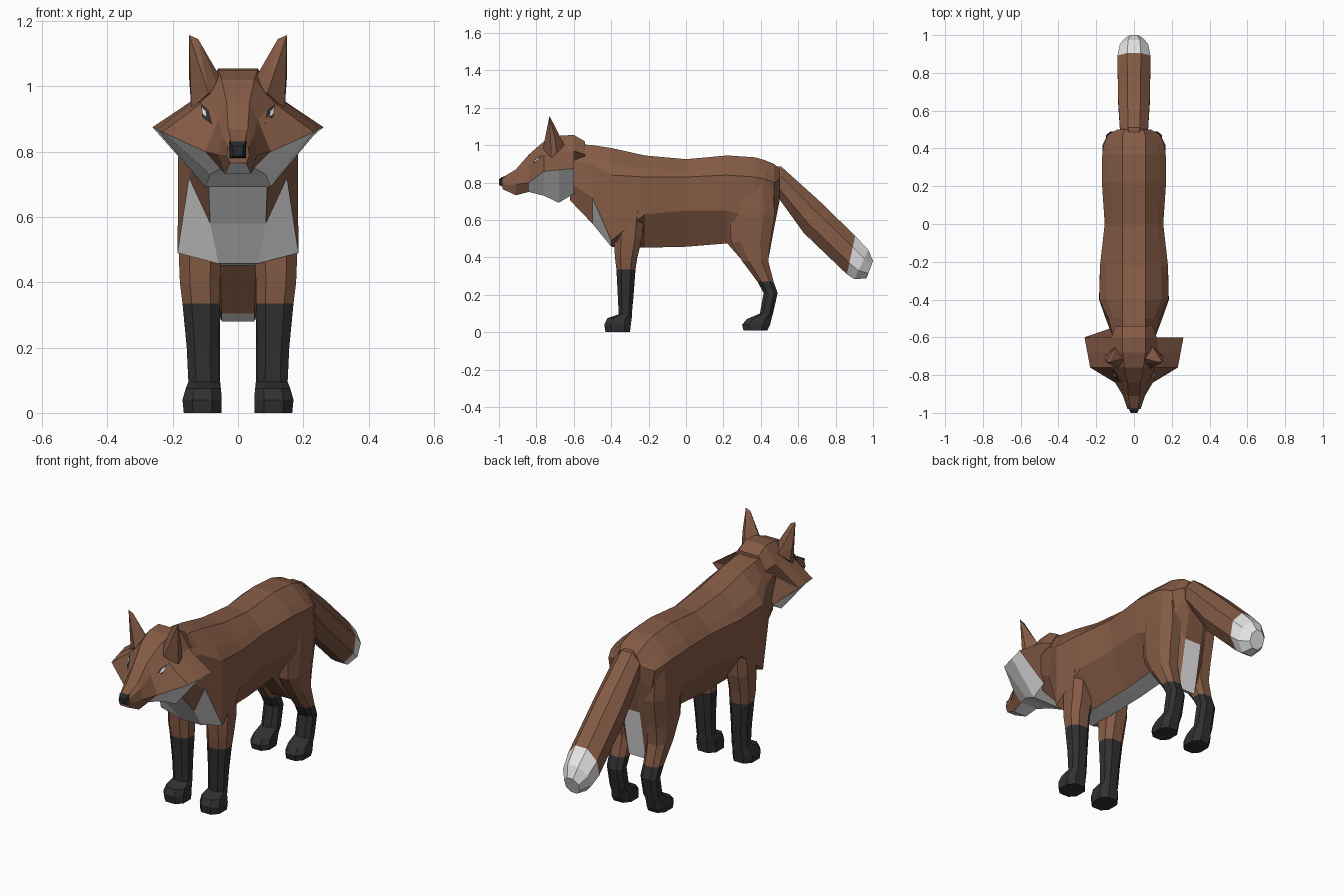
import bpy, bmesh, math
from mathutils import Vector

if "Cube" in bpy.data.objects:
    bpy.data.objects.remove(bpy.data.objects["Cube"])


def material(name, r, g, b):
    m = bpy.data.materials.new(name)
    m.diffuse_color = (r, g, b, 1)
    m.use_nodes = True
    m.node_tree.nodes["Principled BSDF"].inputs["Base Color"].default_value = m.diffuse_color
    return m


BROWN = material("russet fur", 0.235, 0.105, 0.06)
WHITE = material("white fur", 0.8, 0.8, 0.8)
BLACK = material("black fur", 0.03, 0.03, 0.03)
NOSE = material("nose black", 0.02, 0.022, 0.025)
MATS = [BROWN, WHITE, BLACK, NOSE]


def finish(name, bm, mirror=False):
    bmesh.ops.recalc_face_normals(bm, faces=bm.faces)
    me = bpy.data.meshes.new(name)
    bm.to_mesh(me)
    bm.free()
    for m in MATS:
        me.materials.append(m)
    ob = bpy.data.objects.new(name, me)
    bpy.context.collection.objects.link(ob)
    if mirror:
        ob.modifiers.new("mirror", 'MIRROR').use_mirror_merge = False
    return ob


def loft(name, rings, rule, mirror=False):
    """Bridge rings of equal length; rule(ring, segment) gives the material."""
    bm = bmesh.new()
    vs = [[bm.verts.new(p) for p in r] for r in rings]
    n = len(vs[0])
    for i in range(len(vs) - 1):
        for j in range(n):
            k = (j + 1) % n
            f = bm.faces.new((vs[i][j], vs[i][k], vs[i + 1][k], vs[i + 1][j]))
            f.material_index = rule(i, j)
    bm.faces.new(vs[0]).material_index = rule(0, 0)
    bm.faces.new(vs[-1]).material_index = rule(len(vs) - 2, 0)
    return finish(name, bm, mirror)


def symmetric(y, half):
    """Closed section at y from its right half, top to bottom."""
    return [(x, y, z) for x, z in half] + [(-x, y, z) for x, z in reversed(half)]


def side_seg(j, n):
    return min(j, 2 * n - 2 - j)


# Body: y, top, (shoulder w, z), (flank w, z), (belly w, z)
body = [
    (-0.62, 1.01, .105, .92, .105, .80, .09, .705),
    (-0.50, 1.0, .135, .90, .15, .72, .085, .58),
    (-0.40, .985, .183, .84, .185, .49, .06, .457),
    (-0.22, .945, .18, .83, .175, .63, .055, .452),
    (0.00, .925, .155, .83, .15, .65, .055, .457),
    (0.22, .945, .17, .84, .165, .65, .055, .475),
    (0.37, .935, .168, .83, .155, .60, .05, .305),
    (0.42, .92, .16, .82, .14, .60, .05, .28),
    (0.47, .90, .14, .80, .12, .68, .05, .55),
    (0.50, .875, .09, .82, .08, .76, .05, .70),
]
rings = [symmetric(y, [(.06 if y < .5 else .05, t), (ws * .8, (t * 1.1 + zs * .9) / 2 - .02),
                       (ws, zs), (wf, zf), (wb, zb)])
         for y, t, ws, zs, wf, zf, wb, zb in body]


def body_rule(i, j):
    s = side_seg(j, 5)
    return 1 if (s == 4 and i not in (5, 8)) or (s == 3 and i == 1) else 0


loft("body", rings, body_rule)

# Head: y, then crown, brow, cheek and jaw points
head = [
    (-0.98, [(.02, .828), (.03, .815), (.035, .79), (.025, .765)]),
    (-0.91, [(.03, .87), (.05, .85), (.058, .79), (.04, .732)]),
    (-0.84, [(.035, .95), (.06, .90), (.10, .80), (.05, .75)]),
    (-0.76, [(.05, 1.02), (.11, .95), (.232, .86), (.085, .73)]),
    (-0.68, [(.06, 1.05), (.13, .96), (.247, .868), (.10, .692)]),
    (-0.60, [(.06, 1.055), (.12, .97), (.262, .875), (.10, .74)]),
    (-0.54, [(.06, 1.02), (.10, .95), (.11, .88), (.09, .75)]),
]
head_rings = [symmetric(y, h) for y, h in head]
for k in (2, 5):       # pull the back of the cheeks forward behind the tips
    x, y, z = head_rings[-1][k]
    head_rings[-1][k] = (x, -0.63, z)
loft("head", head_rings, lambda i, j: 1 if side_seg(j, 4) == 3 and i < 5
     or (side_seg(j, 4) == 2 and 2 <= i < 5) else 0)

# Nose
loft("nose", [symmetric(-.95, [(.026, .835), (.027, .78)]),
              symmetric(-.985, [(.025, .83), (.025, .78)]),
              symmetric(-1.0, [(.017, .818), (.015, .787)])], lambda i, j: 3)

# Ears
bm = bmesh.new()
for p in [(.05, -.71, 1.02), (.045, -.74, .96), (.09, -.765, .98), (.143, -.72, .93),
          (.145, -.69, .96), (.10, -.65, 1.0), (.15, -.73, 1.157), (.122, -.73, 1.145),
          (.15, -.70, 1.03)]:
    bm.verts.new(p)
bmesh.ops.convex_hull(bm, input=bm.verts)
finish("ears", bm, True)


# Eyes: thin plates lying on the face between brow and cheek
def eye(name, u0, u1, v0, v1, lift, mat):
    (ya, a), (yb, b) = head[2], head[3]
    B0, C0 = Vector((a[1][0], ya, a[1][1])), Vector((a[2][0], ya, a[2][1]))
    B1, C1 = Vector((b[1][0], yb, b[1][1])), Vector((b[2][0], yb, b[2][1]))
    n = (B1 - C0).cross(C1 - B0).normalized()
    n = n if n.y < 0 else -n
    bm = bmesh.new()
    um = (u0 + u1) / 2
    pts = [B0.lerp(B1, u).lerp(C0.lerp(C1, u), v) + n * lift
           for u, v in ((u0, v1), (um, v1), (u1, v0), (um, v0))]
    bm.faces.new([bm.verts.new(p) for p in pts]).material_index = mat
    finish(name, bm, True)


eye("eye_rims", .1, .95, .02, .24, .006, 2)
eye("eye_whites", .4, .8, .07, .17, .008, 1)


# Legs: chamfered box sections (z, x0, x1, y0, y1)
def leg(name, rows, black_from):
    rings = []
    for z, x0, x1, y0, y1 in rows:
        c, d = (x1 - x0) * .25, (y1 - y0) * .25
        rings.append([(x0 + c, y0, z), (x1 - c, y0, z), (x1, y0 + d, z), (x1, y1 - d, z),
                      (x1 - c, y1, z), (x0 + c, y1, z), (x0, y1 - d, z), (x0, y0 + d, z)])
    loft(name, rings, lambda i, j: 2 if i >= black_from else 0, True)


leg("front_legs", [
    (.72, .06, .175, -.36, -.22), (.50, .05, .182, -.385, -.235), (.40, .055, .178, -.38, -.26),
    (.335, .055, .17, -.372, -.27), (.20, .06, .157, -.365, -.28), (.095, .06, .152, -.36, -.29),
    (.075, .052, .16, -.42, -.29), (.04, .05, .17, -.437, -.295), (0, .05, .166, -.43, -.30)], 3)
leg("hind_legs", [
    (.80, .06, .16, .26, .46), (.63, .05, .168, .235, .475), (.48, .05, .163, .24, .45),
    (.38, .05, .158, .30, .44), (.27, .055, .15, .382, .468), (.21, .055, .148, .415, .49),
    (.10, .055, .148, .395, .465), (.07, .052, .155, .325, .457), (.04, .05, .162, .30, .45),
    (.01, .05, .158, .307, .435)], 4)

# Tail: top point, bottom point (y, z) and half width of each octagonal ring
tail = [((.44, .89), (.44, .76), .05), ((.51, .885), (.50, .71), .075),
        ((.71, .705), (.63, .53), .085), ((.905, .515), (.86, .31), .087),
        ((.975, .44), (.90, .283), .075), ((1.0, .38), (.965, .288), .042)]
rings = []
for (ty, tz), (by, bz), w in tail:
    ring = []
    for k in range(8):
        a = math.radians(22.5 + 45 * k)
        c, s = math.cos(a) / .924, math.sin(a) / .924
        ring.append((s * w, (ty + by) / 2 + c * (ty - by) / 2, (tz + bz) / 2 + c * (tz - bz) / 2))
    rings.append(ring)
loft("tail", rings, lambda i, j: 1 if i >= 3 else 0)
